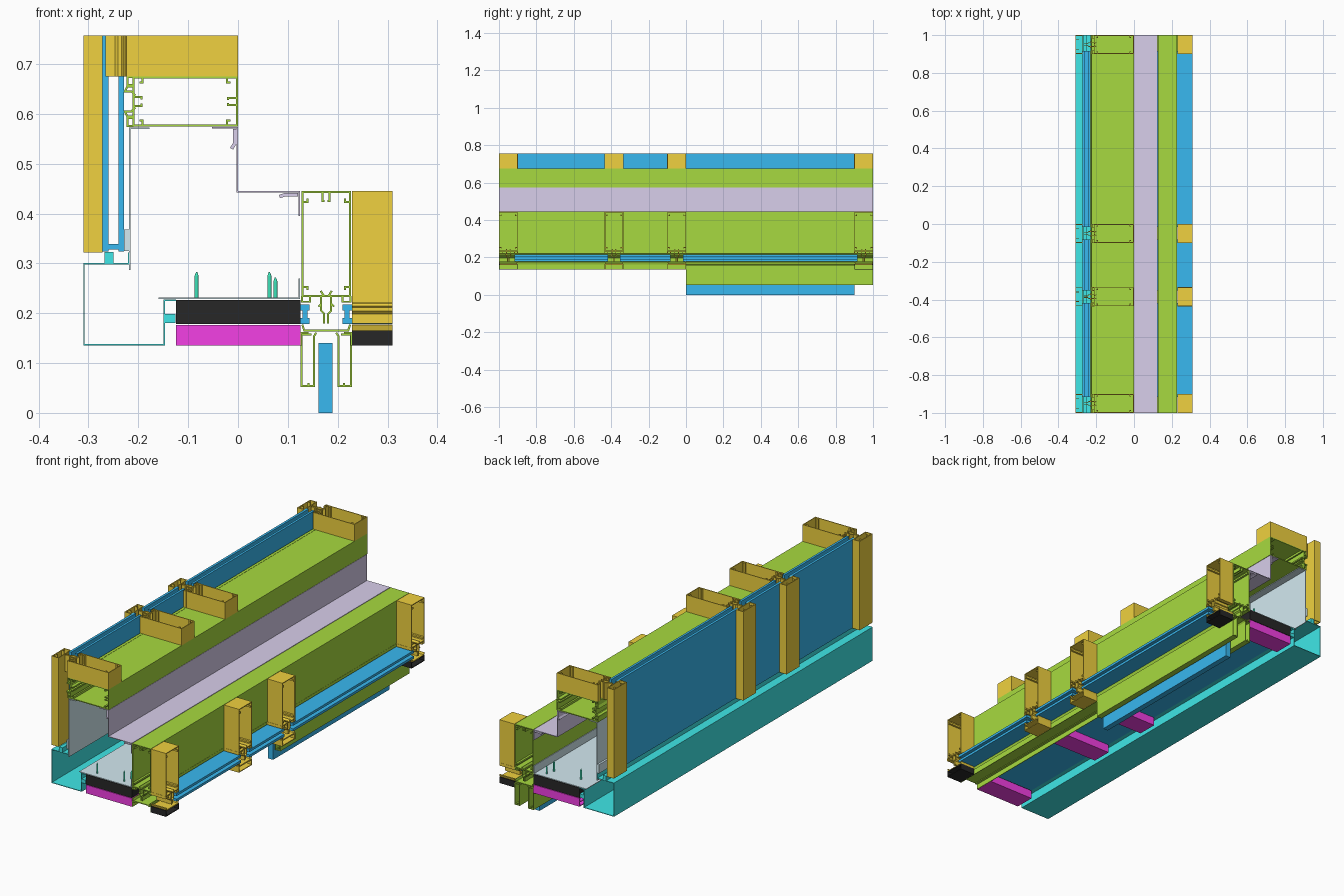
import bpy, bmesh
from mathutils import Vector

if "Cube" in bpy.data.objects:
    bpy.data.objects.remove(bpy.data.objects["Cube"])

COLORS = {
    "orange": (0.87, 0.64, 0.05), "blue": (0.04, 0.48, 0.87), "green": (0.39, 0.7, 0.05),
    "purple": (0.69, 0.62, 0.83), "pale": (0.65, 0.82, 0.88), "cyan": (0.05, 0.8, 0.8),
    "black": (0.02, 0.02, 0.02), "magenta": (0.9, 0.05, 0.78), "emerald": (0.05, 0.8, 0.5),
}
MATS = {}
for key, rgb in COLORS.items():
    MATS[key] = bpy.data.materials.new(key)
    MATS[key].diffuse_color = (*rgb, 1)

AXES = {"x": lambda u, v, a: (a, u, v), "y": lambda u, v, a: (u, a, v), "z": lambda u, v, a: (u, v, a)}


def finish(name, bm, color):
    bmesh.ops.recalc_face_normals(bm, faces=bm.faces)
    me = bpy.data.meshes.new(name)
    bm.to_mesh(me)
    bm.free()
    me.materials.append(MATS[color])
    ob = bpy.data.objects.new(name, me)
    bpy.context.collection.objects.link(ob)
    return ob


def box(name, color, x, y, z):
    bm = bmesh.new()
    bmesh.ops.create_cube(bm, size=1)
    for v in bm.verts:
        v.co = [r[0] + (r[1] - r[0]) * (c + 0.5) for r, c in zip((x, y, z), v.co)]
    return finish(name, bm, color)


def thicken(pts, closed, t):
    """Mitred left/right offsets of a polyline."""
    pts = [Vector(p) for p in pts]
    n, out = len(pts), []
    for i, p in enumerate(pts):
        dirs = []
        if closed or i > 0:
            dirs.append((p - pts[i - 1]).normalized())
        if closed or i < n - 1:
            dirs.append((pts[(i + 1) % n] - p).normalized())
        nrm = [Vector((-d.y, d.x)) for d in dirs]
        m = sum(nrm, Vector((0, 0))).normalized()
        m = m * (t / 2 / max(0.3, m.dot(nrm[0])))
        out.append((p + m, p - m))
    return out


def profile(name, color, axis, a0, a1, lines, t=0.004):
    """Thin-walled extrusion; lines = [(points, closed), ...]."""
    bm, put = bmesh.new(), AXES[axis]
    for pts, closed in lines:
        rings = [[bm.verts.new(put(*q, a)) for a in (a0, a1) for q in pair]
                 for pair in thicken(pts, closed, t)]
        n = len(rings)
        for i in range(n if closed else n - 1):
            r, s = rings[i], rings[(i + 1) % n]
            for a, b in ((0, 1), (1, 3), (3, 2), (2, 0)):
                bm.faces.new((r[a], r[b], s[b], s[a]))
        if not closed:
            for r in (rings[0], rings[-1]):
                bm.faces.new((r[0], r[1], r[3], r[2]))
    return finish(name, bm, color)


def rect(u0, u1, v0, v1):
    return ([(u0, v0), (u1, v0), (u1, v1), (u0, v1)], True)


def mirrored(lines):
    return lines + [([(-s, d) for s, d in pts], c) for pts, c in lines]


def place(lines, c, base, swap=False):
    """Section coordinates are (across, depth); depth 0 is the glass side of the tube."""
    f = (lambda s, d: (base + d, c + s)) if swap else (lambda s, d: (c + s, base + d))
    return [([f(*p) for p in pts], cl) for pts, cl in lines]


# Shared frame section: tube, inner corner hooks, glazing neck, cover cap
TUBE = [rect(-0.048, 0.048, 0.012, 0.22)] + mirrored([
    ([(0.048, 0.03), (0.038, 0.03), (0.038, 0.024)], False),
    ([(0.048, 0.20), (0.038, 0.20), (0.038, 0.207)], False),
    ([(0.049, 0.012), (0.049, 0.0), (0.033, 0.0), (0.033, 0.012)], False),
])
NECK = mirrored([
    ([(0.01, 0.012), (0.01, -0.018), (0.004, -0.024), (0.004, -0.044)], False),
    ([(0.011, 0.022), (0.005, 0.012)], False),
    ([(0.01, -0.004), (0.016, -0.01)], False),
])
PLATE = [([(-0.048, -0.046), (-0.044, -0.058), (0.044, -0.058), (0.048, -0.046)], False)]
CAP = [rect(-0.048, 0.048, -0.086, -0.052)] + mirrored([([(0.025, -0.086), (0.025, -0.07)], False)])

MULLIONS = (-0.95, -0.385, -0.05, 0.95)
BAYS = [(a + 0.033, b - 0.033) for a, b in zip(MULLIONS, MULLIONS[1:])]
XB, ZB, XC = -0.222, 0.223, 0.177  # wall plane, soffit plane, soffit transom centre

for i, c in enumerate(MULLIONS):
    end = abs(c) > 0.9
    # upright wall mullion stub and its full height cover cap
    profile(f"wall_mullion_{i}", "orange", "z", 0.675, 0.757, place(TUBE + NECK, c, XB, True))
    profile(f"wall_cap_{i}", "orange", "z", 0.322, 0.757, place(CAP, c, XB, True))
    # soffit mullion with cover cap
    profile(f"soffit_mullion_{i}", "orange", "x", 0.229, 0.31, place(TUBE + NECK + PLATE, c, ZB))
    profile(f"soffit_cap_{i}", "black" if end else "orange", "x", 0.229, 0.31,
            [rect(c - 0.048, c + 0.048, 0.137, 0.163)])
    # inner run: insulation block with a cover cap beneath
    box(f"insulation_block_{i}", "black", (-0.124, 0.125), (c - 0.033, c + 0.033) if not end else
        (c - 0.05, c + 0.05), (0.178, 0.227))
    profile(f"inner_cap_{i}", "magenta", "x", -0.124, 0.125,
            [rect(c - 0.048, c + 0.048, 0.137, 0.157), rect(c - 0.048, c + 0.048, 0.157, 0.174)])
    # screws standing on the soffit membrane
    for j, (x, top) in enumerate(((-0.083, 0.283), (0.063, 0.283), (0.075, 0.272))):
        bm = bmesh.new()
        for r0, r1, z0, z1 in ((0.004, 0.004, 0.23, top - 0.008), (0.004, 0.001, top - 0.008, top)):
            g = bmesh.ops.create_cone(bm, cap_ends=True, segments=12, radius1=r0, radius2=r1, depth=z1 - z0)
            bmesh.ops.translate(bm, verts=g["verts"],
                                vec=(x, c + (0.02 if j == 2 else -0.02), (z0 + z1) / 2))
        finish(f"screw_{i}_{j}", bm, "emerald")

# Double glazing in each bay
for i, (y0, y1) in enumerate(BAYS):
    for j, x in enumerate(((-0.272, -0.26), (-0.24, -0.229))):
        box(f"wall_pane_{i}_{j}", "blue", x, (y0, y1), (0.324, 0.757))
    box(f"wall_spacer_{i}", "blue", (-0.26, -0.24), (y0, y1), (0.328, 0.339))
    for side, x, edges in (("outer", (0.21, 0.31), (0.214,)), ("inner", (-0.124, 0.143), (-0.12, 0.129))):
        for j, z in enumerate(((0.178, 0.19), (0.205, 0.217))):
            box(f"soffit_pane_{side}_{i}_{j}", "blue", x, (y0, y1), z)
        for j, e in enumerate(edges):
            box(f"soffit_spacer_{side}_{i}_{j}", "blue", (e, e + 0.01), (y0, y1), (0.19, 0.205))

# Long transoms: upper wall one and the deep soffit one
HOOKS = mirrored([
    ([(0.03, 0.012), (0.03, 0.0), (0.02, -0.005), (0.02, 0.008), (0.012, 0.016)], False),
    ([(0.009, 0.012), (0.009, 0.028), (0.004, 0.028)], False),
    ([(0.007, 0.22), (0.007, 0.202), (0.003, 0.202)], False),
])
profile("wall_transom", "green", "y", -1, 1, place(TUBE + HOOKS, 0.625, XB, True))
profile("soffit_transom", "green", "y", -1, 1, place(TUBE + NECK + PLATE + HOOKS[2::3], XC, ZB))

# Soffit cover: shallow sides on one half, deep glass-holding channels on the other
profile("soffit_cover_shallow", "green", "y", -1, 0,
        place(mirrored([([(0.05, -0.088), (0.05, -0.062), (0.036, -0.062)], False)]), XC, ZB, False), 0.003)
profile("soffit_fin_channels", "green", "y", 0, 1, place(mirrored([
    ([(0.03, -0.066), (0.05, -0.066), (0.05, -0.169), (0.036, -0.169), (0.036, -0.163)], False),
    ([(0.02, -0.062), (0.025, -0.07), (0.025, -0.169), (0.036, -0.169)], False)]), XC, ZB))
box("glass_fin", "blue", (0.162, 0.19), (0, 0.9), (0, 0.14))

# Stepped flashing between the two transoms, with stiffening angles
profile("step_flashing", "purple", "y", -1, 1, [
    ([(-0.052, 0.572), (-0.002, 0.572), (-0.002, 0.444), (0.123, 0.444), (0.123, 0.395)], False)], 0.003)
profile("flashing_angles", "purple", "y", -1, 1, [
    ([(-0.007, 0.57), (-0.007, 0.54), (-0.013, 0.53)], False),
    ([(0.083, 0.434), (0.095, 0.438), (0.12, 0.438)], False)], 0.007)

# Thin membranes behind wall and above soffit
profile("wall_membrane", "pale", "y", -1, 1, [
    ([(-0.178, 0.571), (-0.217, 0.571), (-0.217, 0.287)], False)], 0.003)
profile("soffit_membrane", "pale", "y", -1, 1, [
    ([(-0.16, 0.23), (0.123, 0.23), (0.123, 0.27)], False)], 0.003)
box("membrane_seal", "pale", (-0.229, -0.219), (-1, 1), (0.325, 0.368))

# Folded corner trim and its round sealant beads
profile("corner_trim", "cyan", "y", -1, 1, [
    ([(-0.219, 0.322), (-0.219, 0.299), (-0.309, 0.299), (-0.309, 0.137),
      (-0.148, 0.137), (-0.148, 0.226), (-0.124, 0.226)], False)], 0.003)
box("wall_sealant", "cyan", (-0.268, -0.25), (-1, 1), (0.3, 0.323))
box("soffit_sealant", "cyan", (-0.147, -0.125), (-1, 1), (0.18, 0.198))

for m in bpy.data.materials:
    if m.users and not m.is_grease_pencil:
        m.use_nodes = True
        m.node_tree.nodes["Principled BSDF"].inputs["Base Color"].default_value = m.diffuse_color
